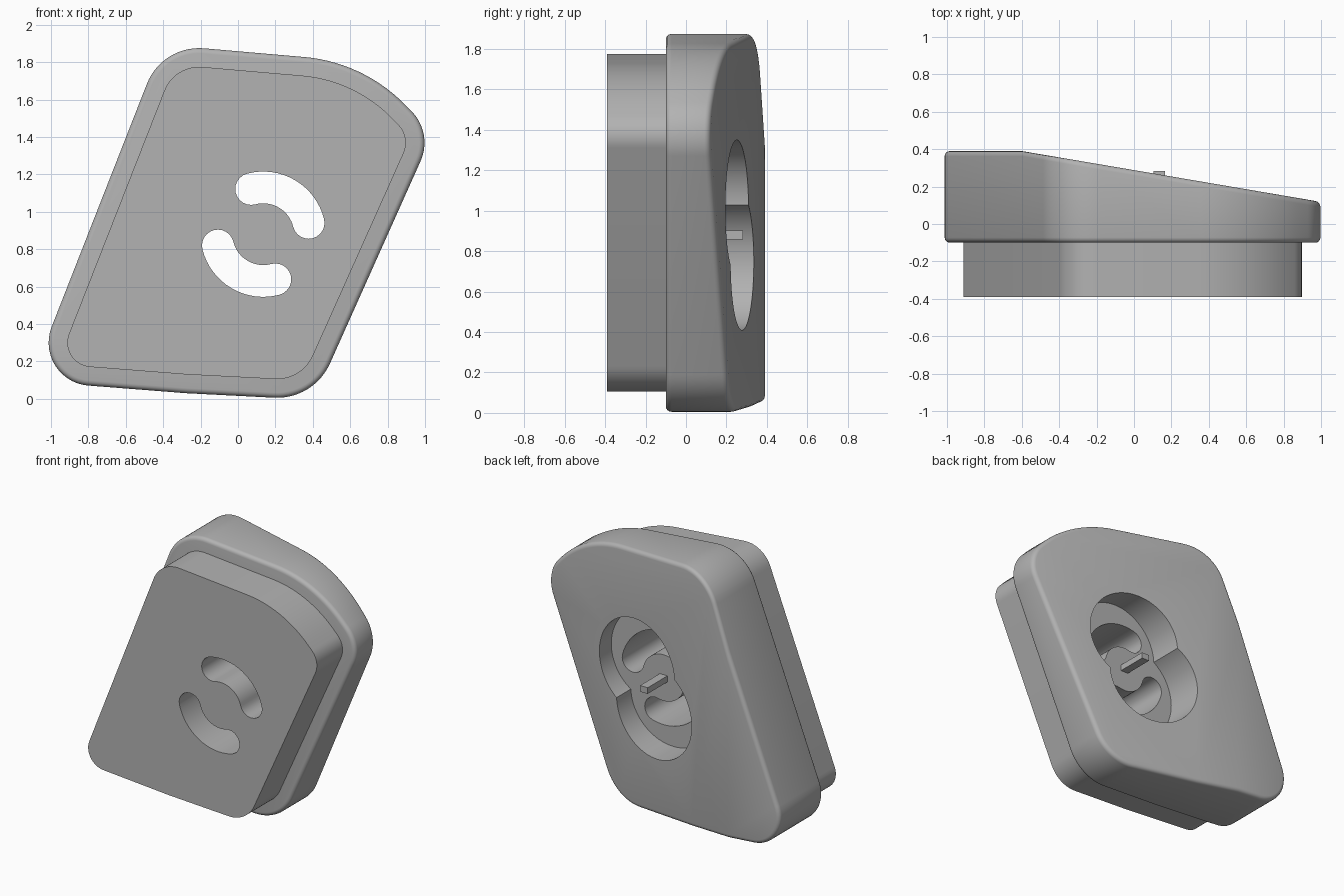
import bpy, bmesh, math
from mathutils import Vector

if "Cube" in bpy.data.objects:
    bpy.data.objects.remove(bpy.data.objects["Cube"], do_unlink=True)

grey = bpy.data.materials.new("plain grey")
grey.use_nodes = True
colour = (0.45, 0.45, 0.45, 1)
grey.diffuse_color = colour
grey.node_tree.nodes["Principled BSDF"].inputs["Base Color"].default_value = colour

CENTRE = Vector((0.135, 0.88))


def polar(angle, radius, origin=CENTRE):
    a = math.radians(angle)
    return origin + Vector((math.cos(a), math.sin(a))) * radius


def rounded_outline(corners, steps=14):
    """Polygon in x, z with each corner replaced by an arc."""
    points = []
    for i, (x, z, r) in enumerate(corners):
        p = Vector((x, z))
        a = (Vector(corners[i - 1][:2]) - p).normalized()
        b = (Vector(corners[(i + 1) % len(corners)][:2]) - p).normalized()
        if r == 0:
            points.append(p)
            continue
        half = a.angle(b) / 2
        mid = p + (a + b).normalized() * r / math.sin(half)
        start = p + a * r / math.tan(half) - mid
        sweep = math.pi - 2 * half
        for k in range(steps + 1):
            t = sweep * k / steps
            c, s = math.cos(t), math.sin(t)
            points.append(mid + Vector((start.x * c - start.y * s, start.x * s + start.y * c)))
    return points


def inset(points, d):
    result = []
    for i, p in enumerate(points):
        e1 = (p - points[i - 1]).normalized()
        e2 = (points[(i + 1) % len(points)] - p).normalized()
        n = Vector((-e1.y - e2.y, e1.x + e2.x)).normalized()
        result.append(p + n * d / max(0.3, n.dot(Vector((-e1.y, e1.x)))))
    return result


def prism(name, points, y0, y1, planes=()):
    """Extrude an x, z outline along y, then trim by planes."""
    bm = bmesh.new()
    face = bm.faces.new([bm.verts.new((p.x, y0, p.y)) for p in points])
    ext = bmesh.ops.extrude_face_region(bm, geom=[face])
    verts = [g for g in ext["geom"] if isinstance(g, bmesh.types.BMVert)]
    bmesh.ops.translate(bm, verts=verts, vec=(0, y1 - y0, 0))
    for co, normal in planes:
        cut = bmesh.ops.bisect_plane(bm, geom=bm.verts[:] + bm.edges[:] + bm.faces[:],
                                     plane_co=co, plane_no=normal, clear_outer=True)
        edges = [g for g in cut["geom_cut"] if isinstance(g, bmesh.types.BMEdge)]
        bmesh.ops.contextual_create(bm, geom=edges)
    bmesh.ops.recalc_face_normals(bm, faces=bm.faces[:])
    mesh = bpy.data.meshes.new(name)
    bm.to_mesh(mesh)
    bm.free()
    mesh.materials.append(grey)
    obj = bpy.data.objects.new(name, mesh)
    bpy.context.collection.objects.link(obj)
    return obj


def finish(obj, cutters=(), bevel=0):
    if bevel:
        mod = obj.modifiers.new("rounded edges", "BEVEL")
        mod.width, mod.segments = bevel, 4
        mod.limit_method, mod.angle_limit = "ANGLE", math.radians(35)
    for cutter in cutters:
        mod = obj.modifiers.new("cut", "BOOLEAN")
        mod.operation, mod.solver, mod.object = "DIFFERENCE", "EXACT", cutter
    deps = bpy.context.evaluated_depsgraph_get()
    mesh = bpy.data.meshes.new_from_object(obj.evaluated_get(deps))
    obj.modifiers.clear()
    obj.data = mesh
    bpy.ops.object.select_all(action="DESELECT")
    obj.select_set(True)
    bpy.context.view_layer.objects.active = obj
    bpy.ops.object.shade_smooth_by_angle(angle=math.radians(30))


# Body outline: corner x, z and rounding radius, anticlockwise from the front
outline = rounded_outline([(-1.11, 0.095, 0.23), (-0.28, 0.03, 0), (0.405, -0.005, 0.31),
                           (1.043, 1.42, 0.24), (0.67, 1.80, 0.86), (-0.405, 1.893, 0.30)])

# Wide body with a slanted back that levels off at one side
body = prism("body", outline, -0.10, 0.7,
             [((0, 0.288, 0), (0.17, 1, 0)), ((0, 0.39, 0), (0, 1, 0))])
plug = prism("front_plug", inset(outline, 0.1), -0.39, -0.09)

# Cutters: two overlapping round pockets and two curved slots
pockets, slots = [], []
for turn in (0, 180):
    mid = polar(60 + turn, 0.154)
    pockets.append(prism("pocket_cutter", [polar(a, 0.337, mid) for a in range(0, 360, 5)], 0.06, 0.8))
    lo, hi, r, w = 14 + turn, 105 + turn, 0.25, 0.085
    loop = [polar(lo + (hi - lo) * k / 16, r + w) for k in range(17)]
    loop += [polar(hi + a, w, polar(hi, r)) for a in range(15, 180, 15)]
    loop += [polar(hi + (lo - hi) * k / 16, r - w) for k in range(17)]
    loop += [polar(lo + 180 + a, w, polar(lo, r)) for a in range(15, 180, 15)]
    slots.append(prism("slot_cutter", loop, -0.6, 0.8))

finish(body, pockets + slots, 0.028)
finish(plug, slots)
for cutter in pockets + slots:
    bpy.data.objects.remove(cutter, do_unlink=True)

# Small post standing in the middle of the pocket
post = [CENTRE + Vector((x, z)) for x, z in ((-0.03, -0.022), (0.03, -0.022), (0.03, 0.022), (-0.03, 0.022))]
finish(prism("centre_post", post, 0.05, 0.283))
